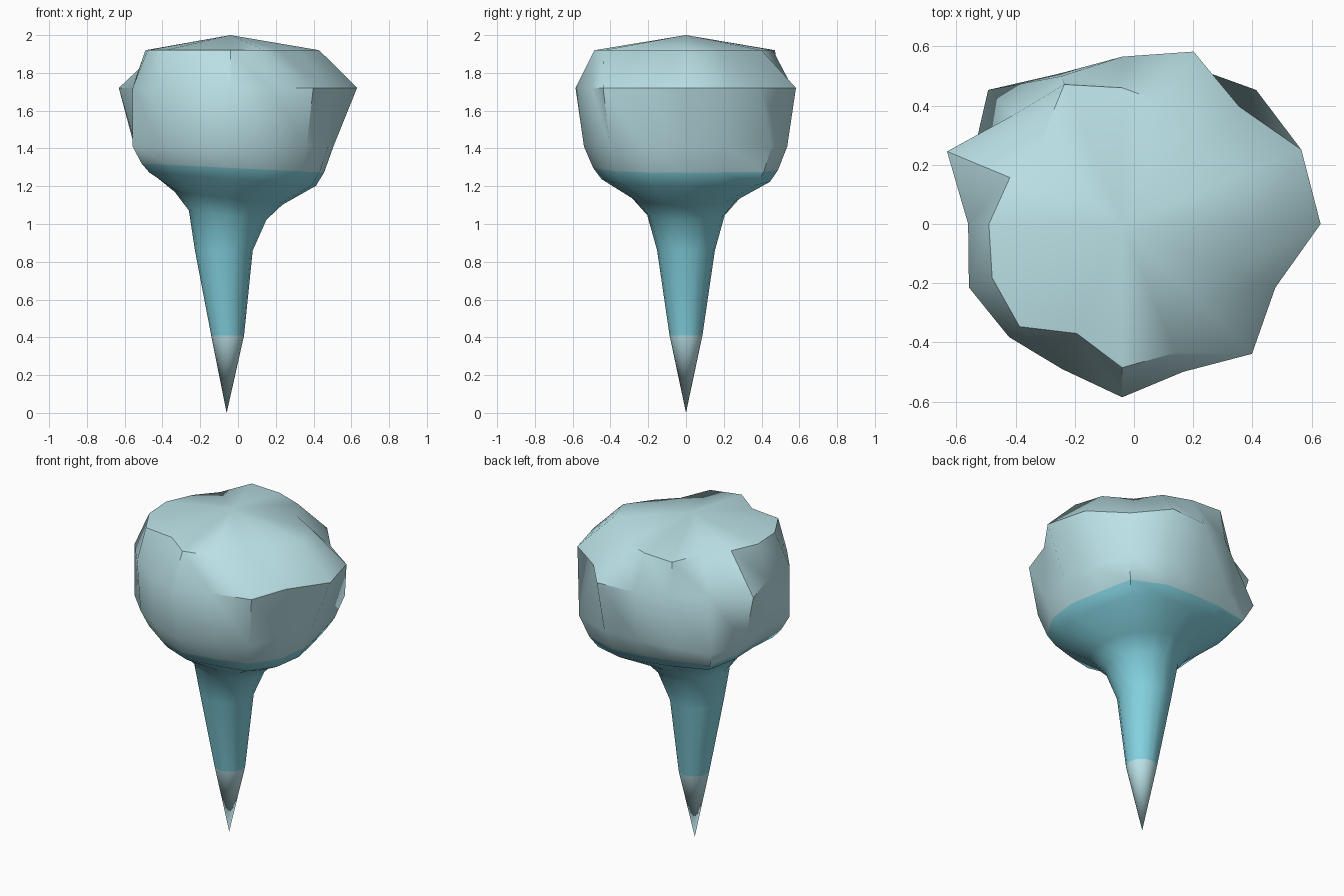
import bpy, bmesh, math

if "Cube" in bpy.data.objects:
    bpy.data.objects.remove(bpy.data.objects["Cube"])

SEG = 16
CX = -0.04


def material(name, rgb):
    m = bpy.data.materials.new(name)
    m.diffuse_color = (*rgb, 1)
    m.use_nodes = True
    m.node_tree.nodes["Principled BSDF"].inputs["Base Color"].default_value = m.diffuse_color
    return m


pale = material("pale blue grey", (0.50, 0.76, 0.80))
teal = material("light teal", (0.23, 0.65, 0.75))

# Lumpy crown: radius per 22.5 degree step, counter-clockwise from +x
rim = [.47, .45, .37, .433, .46, .51, .39, .41, .45, .475, .49, .40, .485, .47, .36, .39]
bulge = [.67, .655, .56, .63, .565, .54, .52, .64, .52, .56, .54, .53, .585, .54, .62, .56]
belly = [.545, .55, .64, .58, .53, .55, .64, .55, .50, .56, .52, .52, .54, .52, .57, .56]

# Each ring: centre x, radii, height, tilt along x, material of the band below it
rings = [
    (CX, rim, 1.92, 0, 0),
    (CX, bulge, 1.72, 0, 0),
    (CX, belly, 1.41, 0, 0),
    (CX, [r * 0.91 for r in belly], 1.295, -0.05, 1),   # colour boundary
    (CX, [r * 0.83 for r in belly], 1.235, -0.08, 1),
    (-0.05, [0.285] * SEG, 1.13, -0.12, 1),
    (-0.055, [0.205] * SEG, 1.04, -0.12, 1),
    (-0.075, [0.153] * SEG, 0.86, 0, 1),
    (-0.055, [0.087] * SEG, 0.41, 0, 0),                # pale tip
]

bm = bmesh.new()
loops = []
for cx, radii, z, tilt, _ in rings:
    loop = []
    for i, r in enumerate(radii):
        a = 2 * math.pi * i / SEG
        x = cx + r * math.cos(a)
        loop.append(bm.verts.new((x, r * math.sin(a), z + tilt * x)))
    loops.append(loop)
top = bm.verts.new((CX, 0, 2.0))
tip = bm.verts.new((-0.06, 0, 0.0))

for i in range(SEG):
    j = (i + 1) % SEG
    # shallow top cap
    bm.faces.new((top, loops[0][i], loops[0][j]))
    # side bands
    for k in range(len(loops) - 1):
        f = bm.faces.new((loops[k][i], loops[k + 1][i], loops[k + 1][j], loops[k][j]))
        f.material_index = rings[k][4]
    # pointed end
    bm.faces.new((loops[-1][i], tip, loops[-1][j]))
bmesh.ops.recalc_face_normals(bm, faces=bm.faces[:])

mesh = bpy.data.meshes.new("lumpy_spike")
bm.to_mesh(mesh)
bm.free()
mesh.materials.append(pale)
mesh.materials.append(teal)
obj = bpy.data.objects.new("lumpy_spike", mesh)
bpy.context.collection.objects.link(obj)

# Smooth sides, crisp top rim
bpy.context.view_layer.objects.active = obj
obj.select_set(True)
bpy.ops.object.shade_smooth_by_angle(angle=math.radians(42))
